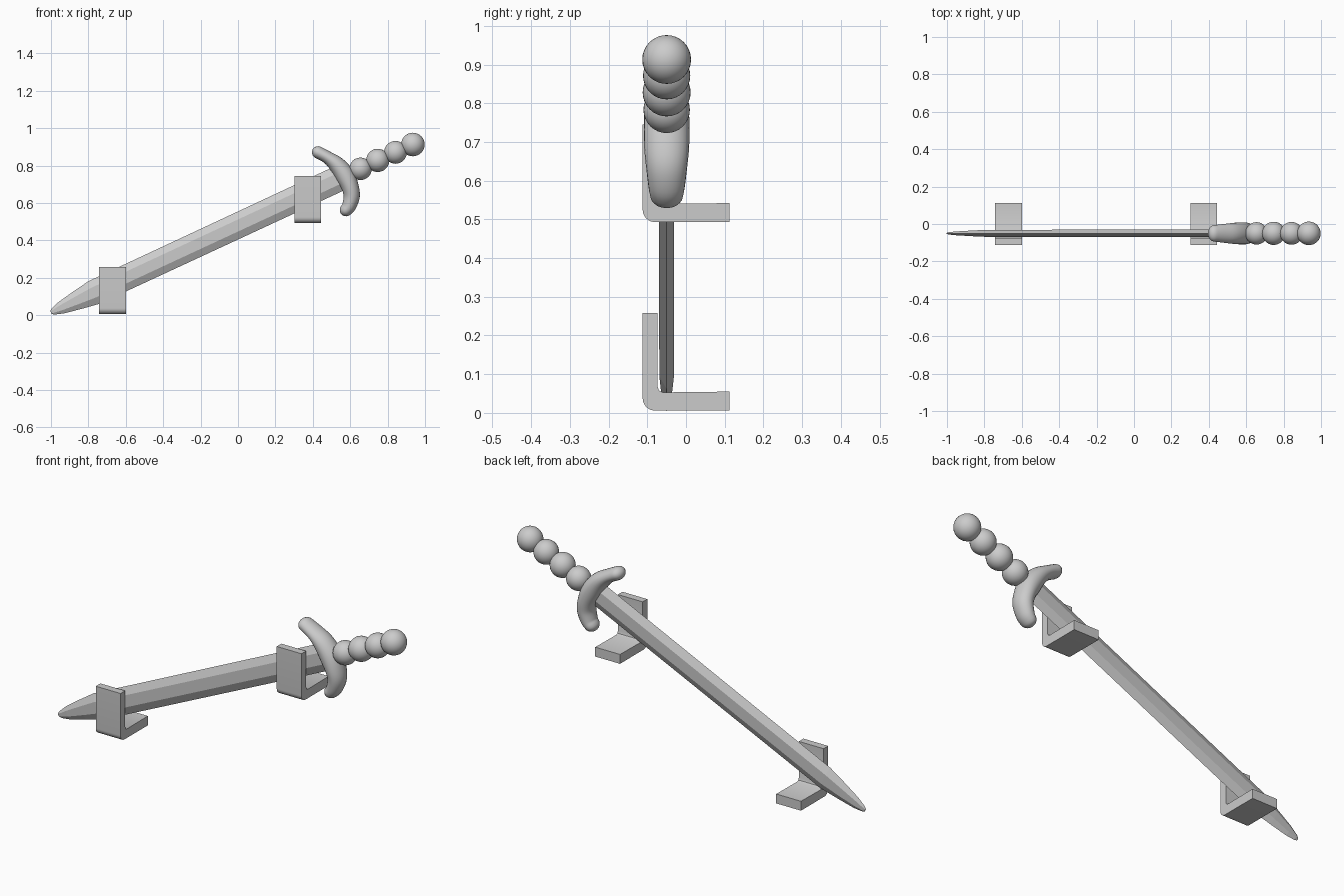
import bpy, bmesh, math
from mathutils import Vector

if "Cube" in bpy.data.objects:
    bpy.data.objects.remove(bpy.data.objects["Cube"])

Y = -0.05                                   # sword plane
ANG = math.atan(0.465)
D = Vector((math.cos(ANG), 0, math.sin(ANG)))    # along the blade
N = Vector((-math.sin(ANG), 0, math.cos(ANG)))   # across the blade
O = Vector((0, Y, 0.48))


def finish(name, bm, smooth=None):
    bmesh.ops.recalc_face_normals(bm, faces=bm.faces[:])
    me = bpy.data.meshes.new(name)
    bm.to_mesh(me)
    bm.free()
    ob = bpy.data.objects.new(name, me)
    bpy.context.collection.objects.link(ob)
    if smooth:
        bpy.ops.object.select_all(action='DESELECT')
        ob.select_set(True)
        bpy.context.view_layer.objects.active = ob
        bpy.ops.object.shade_smooth_by_angle(angle=math.radians(smooth))
    return ob


def loft(name, rings, smooth=None):
    bm = bmesh.new()
    vs = [[bm.verts.new(p) for p in r] for r in rings]
    n = len(vs[0])
    for a, b in zip(vs, vs[1:]):
        for i in range(n):
            j = (i + 1) % n
            bm.faces.new((a[i], a[j], b[j], b[i]))
    bm.faces.new(vs[0])
    bm.faces.new(vs[-1])
    return finish(name, bm, smooth)


# Blade: six-sided section (position, half width, half thickness)
rings = []
for u, w, t in [(-1.103, .009, .003), (-1.09, .018, .006), (-1.045, .033, .010),
                (-.95, .051, .015), (-.85, .067, .019), (.63, .069, .020)]:
    sec = [(w, 0), (w * .43, t), (-w * .43, t), (-w, 0), (-w * .43, -t), (w * .43, -t)]
    rings.append([O + D * u + N * a + Vector((0, b, 0)) for a, b in sec])
loft("blade", rings)


# Guard: elliptical sections swept along a curved path (x, z, radius, y radius)
keys = [(.428, .871, .033, .044), (.48, .843, .034, .050), (.53, .803, .045, .056),
        (.573, .745, .052, .059), (.600, .685, .046, .058), (.608, .635, .043, .053),
        (.594, .585, .038, .047), (.578, .563, .034, .043)]


def catmull(p, i, t):
    a, b, c, d = (Vector(p[max(0, min(len(p) - 1, k))]) for k in range(i - 1, i + 3))
    return .5 * (2 * b + (c - a) * t + (2 * a - 5 * b + 4 * c - d) * t * t
                 + (3 * b - a - 3 * c + d) * t ** 3)


path = [catmull(keys, i, s / 4) for i in range(len(keys) - 1) for s in range(4)]
path.append(Vector(keys[-1]))
# rounded ends
d0 = (path[0].xy - path[1].xy).normalized()
d1 = (path[-1].xy - path[-2].xy).normalized()
caps = [math.radians(a) for a in (20, 40, 60, 75, 86)]


def cap(p, d, a):
    q = p.xy + d * p.z * math.sin(a)
    return Vector((q.x, q.y, p.z * math.cos(a), p.w * math.cos(a)))


path = ([cap(path[0], d0, a) for a in reversed(caps)] + path
        + [cap(path[-1], d1, a) for a in caps])
rings = []
for i, p in enumerate(path):
    t = (path[min(i + 1, len(path) - 1)].xy - path[max(i - 1, 0)].xy).normalized()
    side = Vector((-t.y, 0, t.x))
    rings.append([Vector((p.x, Y, p.y)) + side * p.z * math.cos(k * math.tau / 24)
                  + Vector((0, p.w * math.sin(k * math.tau / 24), 0)) for k in range(24)])
loft("guard", rings, 60)

# Grip beads and pommel
for name, x, z, r in [("grip_bead_1", .655, .783, .060), ("grip_bead_2", .747, .828, .062),
                      ("grip_bead_3", .842, .871, .061), ("pommel", .935, .913, .063)]:
    bm = bmesh.new()
    bmesh.ops.create_uvsphere(bm, u_segments=32, v_segments=16, radius=r)
    bmesh.ops.translate(bm, verts=bm.verts[:], vec=(x, Y, z))
    finish(name, bm, 60)

# L-shaped brackets with a rounded outer corner
profile = [(.113, .055), (-.06, .053), (-.07, .058), (-.074, .07), (-.074, .258), (-.112, .258)]
R = .032
profile += [(-.112 + R * (1 - math.cos(a)), .006 + R * (1 - math.sin(a)))
            for a in [math.pi / 2 * k / 8 for k in range(9)]]
profile.append((.113, .006))
for name, x, z in [("lower_bracket", -.743, 0), ("upper_bracket", .302, .487)]:
    loft(name, [[Vector((x + dx, y, h + z)) for y, h in profile] for dx in (0, .143)], 40)
